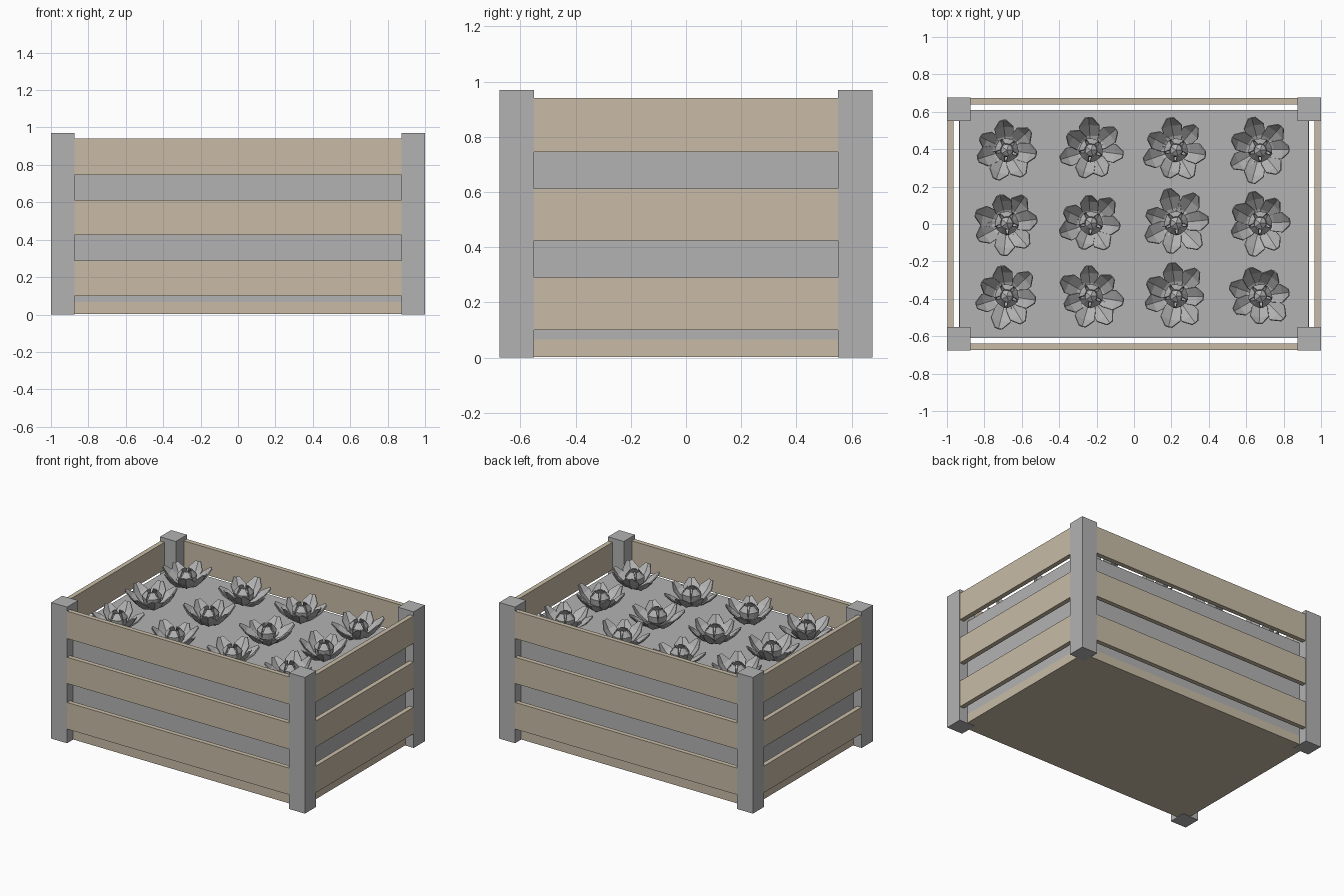
import bpy, bmesh, math, random
from mathutils import Vector, Matrix

random.seed(4)
cube = bpy.data.objects.get("Cube")
if cube:
    bpy.data.objects.remove(cube, do_unlink=True)


def material(name, rgb):
    m = bpy.data.materials.new(name)
    m.use_nodes = True
    m.diffuse_color = (*rgb, 1)
    m.node_tree.nodes["Principled BSDF"].inputs["Base Color"].default_value = (*rgb, 1)
    return m


WOOD = material("pale wood", (0.58, 0.50, 0.38))
GREY = material("plain grey", (0.45, 0.45, 0.45))


def add_object(name, bm, mat):
    me = bpy.data.meshes.new(name)
    bm.to_mesh(me)
    bm.free()
    me.materials.append(mat)
    ob = bpy.data.objects.new(name, me)
    bpy.context.collection.objects.link(ob)
    return ob


def box(name, lo, hi, mat):
    lo, hi = Vector(lo), Vector(hi)
    bm = bmesh.new()
    bmesh.ops.create_cube(bm, size=1, matrix=Matrix.Translation((lo + hi) / 2)
                          @ Matrix.Diagonal((*(hi - lo), 1)))
    return add_object(name, bm, mat)


HX, HY, POST, THICK = 1.0, 0.675, 0.125, 0.035
SOIL_TOP = 0.755

# Corner posts
for sx, sx_name in ((1, "left"), (-1, "right")):
    for sy, sy_name in ((-1, "front"), (1, "back")):
        x, y = sx * (HX - POST / 2), sy * (HY - POST / 2)
        h = POST / 2
        box(f"{sy_name}_{sx_name}_post", (x - h, y - h, 0), (x + h, y + h, 0.97), GREY)

# Three rows of slats on every side, a hair inside the post faces
INSET = 0.002
for row, (z0, z1) in enumerate(((0.10, 0.29), (0.425, 0.612), (0.745, 0.94))):
    for s, side in ((-1, "front"), (1, "back")):
        a, b = sorted((s * (HY - INSET), s * (HY - THICK)))
        box(f"{side}_slat_{row}", (-HX + 0.05, a, z0), (HX - 0.05, b, z1), WOOD)
    for s, side in ((1, "left"), (-1, "right")):
        a, b = sorted((s * (HX - INSET), s * (HX - THICK)))
        box(f"{side}_slat_{row}", (a, -HY + 0.05, z0), (b, HY - 0.05, z1), WOOD)

# Floor board and soil block
box("floor_board", (-0.935, -0.61, 0.003), (0.935, 0.61, 0.066), WOOD)
box("soil", (-0.934, -0.609, 0.06), (0.934, 0.609, SOIL_TOP), GREY)

# Petal outlines: distance from stem, height, half width
OUTER = ((0.015, 0.005, 0.02), (0.075, 0.022, 0.044), (0.13, 0.065, 0.052), (0.168, 0.115, 0.018))
INNER = ((0.01, 0.01, 0.015), (0.05, 0.045, 0.036), (0.056, 0.085, 0.034), (0.03, 0.122, 0.012))


def petal(bm, outline, matrix, cup):
    rows = []
    for r, z, w in outline:
        rows.append([bm.verts.new(matrix @ Vector((r - abs(k) * w * 0.15, k * w, z + abs(k) * w * cup)))
                     for k in (-1, 0, 1)])
    for a, b in zip(rows, rows[1:]):
        for k in range(2):
            bm.faces.new((a[k], b[k], b[k + 1], a[k + 1]))


# One rosette per grid place, each with loosely spread petals
for i, x in enumerate((-0.68, -0.23, 0.225, 0.675)):
    for j, y in enumerate((-0.385, 0.005, 0.395)):
        bm = bmesh.new()
        turn = random.uniform(-0.15, 0.15)
        for k in range(7):
            angle = turn + math.tau * k / 7 + random.uniform(-0.08, 0.08)
            size = random.uniform(0.92, 1.04)
            tilt = Matrix.Rotation(random.uniform(-0.12, 0.12), 4, "Y")
            petal(bm, OUTER, Matrix.Rotation(angle, 4, "Z") @ tilt @ Matrix.Scale(size, 4), 0.35)
        for k in range(5):
            petal(bm, INNER, Matrix.Rotation(turn + 0.3 + math.tau * k / 5, 4, "Z"), 0.05)
        # Closed bud in the middle
        bmesh.ops.create_icosphere(bm, subdivisions=1, radius=0.042,
                                   matrix=Matrix.Translation((0, 0, 0.075)))
        ob = add_object(f"rosette_{i}_{j}", bm, GREY)
        ob.location = (x, y, SOIL_TOP)
        mod = ob.modifiers.new("thickness", "SOLIDIFY")
        mod.thickness = 0.006
